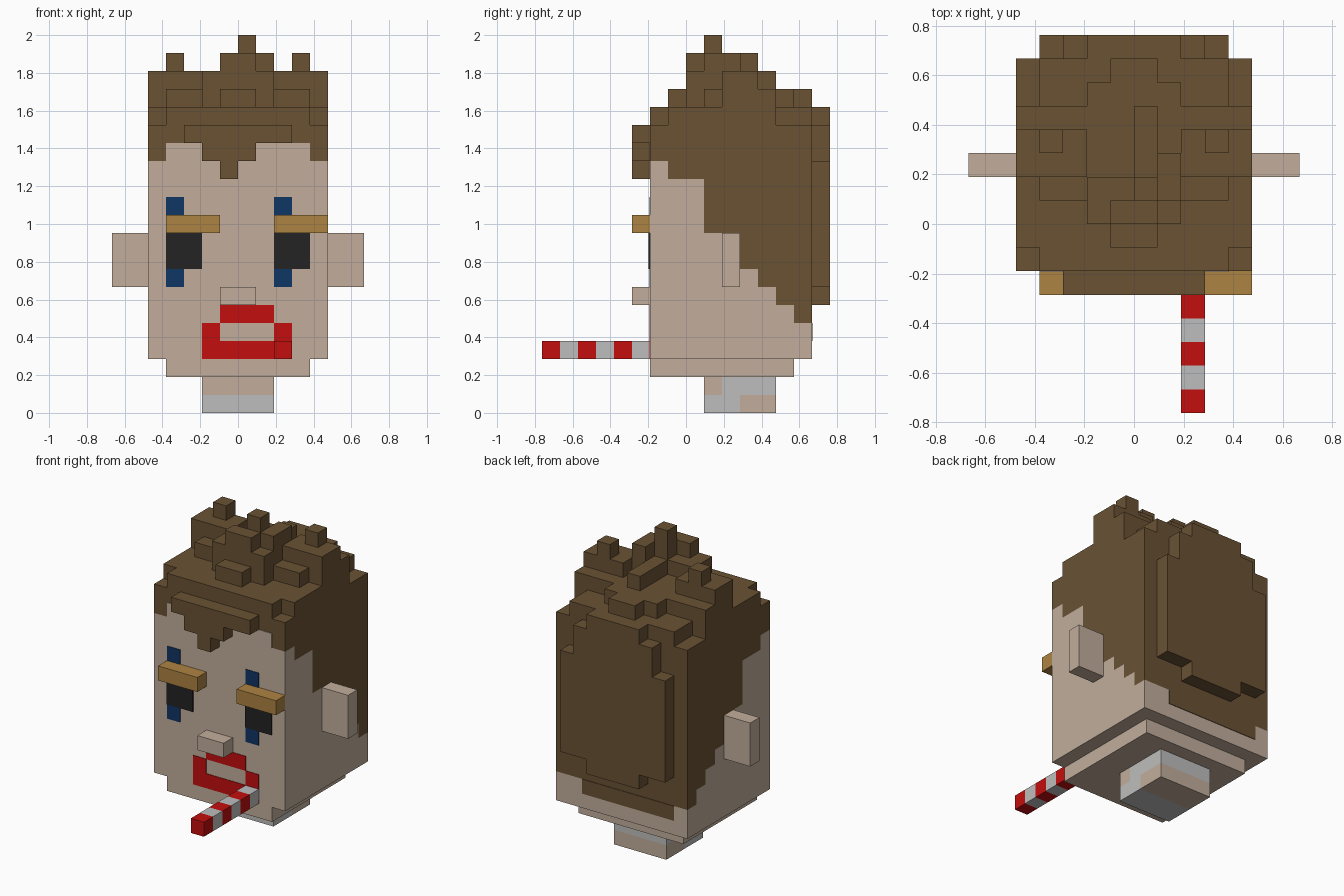
import bpy
import bmesh
from mathutils import Vector

if "Cube" in bpy.data.objects:
    bpy.data.objects.remove(bpy.data.objects["Cube"], do_unlink=True)

UNIT = 2 / 21       # edge of one block
SKIN_DEEP = 0.04    # thickness of painted plates, in blocks


def make_material(name, red, green, blue):
    def linear(value):
        value /= 255
        return value / 12.92 if value < 0.04 else ((value + 0.055) / 1.055) ** 2.4
    colour = (linear(red), linear(green), linear(blue), 1)
    material = bpy.data.materials.new(name)
    material.use_nodes = True
    material.diffuse_color = colour
    shader = material.node_tree.nodes["Principled BSDF"]
    shader.inputs["Base Color"].default_value = colour
    shader.inputs["Roughness"].default_value = 0.9
    return material


skin = make_material("skin", 194, 174, 156)
brown = make_material("hair brown", 106, 82, 52)
amber = make_material("brow amber", 174, 131, 66)
blue = make_material("makeup blue", 15, 54, 100)
black = make_material("eye black", 35, 35, 35)
red = make_material("red", 196, 14, 14)
white = make_material("off white", 190, 190, 189)


def build(name, material, boxes, mirror=False):
    """Join boxes given as (x range, y range, z range) in blocks."""
    mesh = bpy.data.meshes.new(name)
    bm = bmesh.new()
    boxes = list(boxes)
    if mirror:
        boxes += [((-x[1], -x[0]), y, z) for x, y, z in boxes]
    for ranges in boxes:
        low = Vector([r[0] for r in ranges])
        high = Vector([r[1] for r in ranges])
        for vert in bmesh.ops.create_cube(bm, size=1)["verts"]:
            middle, span = (low + high) / 2, high - low
            vert.co = Vector([m + c * s for m, c, s in zip(middle, vert.co, span)]) * UNIT
    bm.to_mesh(mesh)
    bm.free()
    mesh.materials.append(material)
    part = bpy.data.objects.new(name, mesh)
    bpy.context.collection.objects.link(part)
    return part


def face_plate(name, material, areas, lift=1):
    """Thin painted plates on the front of the face."""
    depth = (-2 - SKIN_DEEP * lift, -2)
    return build(name, material, [(x, depth, z) for x, z in areas])


# Head: slabs from front to back, skin below the stepped hairline, hair above
hairline = [14, 13, 13, 10, 10, 8, 7, 6, 5]
width = (-5, 5)
slabs = [(i - 2, i - 1, edge) for i, edge in enumerate(hairline)]
build("head", skin, [(width, (a, b), (3, edge)) for a, b, edge in slabs])
build("hair_sides", brown, [(width, (a, b), (edge, 16)) for a, b, edge in slabs])
build("chin", skin, [((-4, 4), (-2, 6), (2, 3))])
build("forehead", skin, [((-4, 4), (-2 - SKIN_DEEP, -2), (14, 15)),
                         ])

# Neck: checkered pair of colours
neck = (-2, 2)
build("neck_skin", skin, [(neck, (1, 2), (1, 2)), (neck, (3, 5), (0, 1))])
build("neck_collar", white, [(neck, (1, 3), (0, 1)), (neck, (2, 5), (1, 2))])

# Ears, nose and brows
build("ears", skin, [((5, 7), (2, 3), (7, 10))], mirror=True)
build("nose", skin, [((-1, 1), (-3, -2), (6, 7))])
build("brows", amber, [(x, (-3, -2), (10, 11)) for x in [(-4, -1), (2, 5)]])

# Painted eyes and mouth
face_plate("eye_makeup", blue, [((x, x + 1), (7, 12)) for x in (-4, 2)])
face_plate("eyes", black, [((x, x + 2), (8, 10)) for x in (-4, 2)], lift=2)
face_plate("mouth", red, [((-1, 2), (5, 6)), ((-2, -1), (4, 5)),
                          ((2, 3), (4, 5)), ((-2, 3), (3, 4))])

# Striped stick held in the mouth
for name, material, start in (("stick_red", red, -8), ("stick_white", white, -7)):
    build(name, material, [((2, 3), (y, y + 1), (3, 4)) for y in range(start, -2, 2)])

# Fringe hanging over the forehead
build("fringe", brown, [((-3, 3), (-3, -2), (15, 16)),
                        ((-2, 1), (-3, -2), (14, 15)),
                        ((-1, 0), (-3, -2), (13, 14))])

# Raised hair on the back, and the low edge of hair at the nape
back = (7, 8)
build("back_hair", brown, [((-4, 4), back, (7, 14)),
                           ((-3, 3), back, (14, 16)),
                           ((-2, 2), back, (16, 17)),
                           ((-2, 2), back, (6, 7))])
build("nape_hair", brown, [((-4, 3), (7, 7 + SKIN_DEEP), (4, 5))])

# Stepped crown
build("crown_lower", brown, [((-4, 4), (-2, 7), (16, 17)),
                             (width, (-1, 5), (16, 17))])
build("crown_middle", brown, [((-4, 4), (1, 5), (17, 18)),
                              ((-2, 2), (0, 6), (17, 18)),
                              ((-1, 1), (-1, 7), (17, 18)),
                              (width, (2, 5), (17, 18))])
build("crown_upper", brown, [((2, 5), (2, 4), (18, 19))], mirror=True)
build("crown_centre", brown, [((-2, 2), (0, 2), (18, 19)),
                              ((0, 3), (2, 3), (18, 19)),
                              ((0, 1), (3, 5), (18, 19))])

# Loose tufts on top
build("side_tufts", brown, [((3, 4), (3, 4), (19, 20))], mirror=True)
build("top_tufts", brown, [((-1, 1), (0, 1), (19, 20)),
                           ((0, 1), (1, 2), (19, 21)),
                           ((1, 2), (1, 3), (19, 20))])
